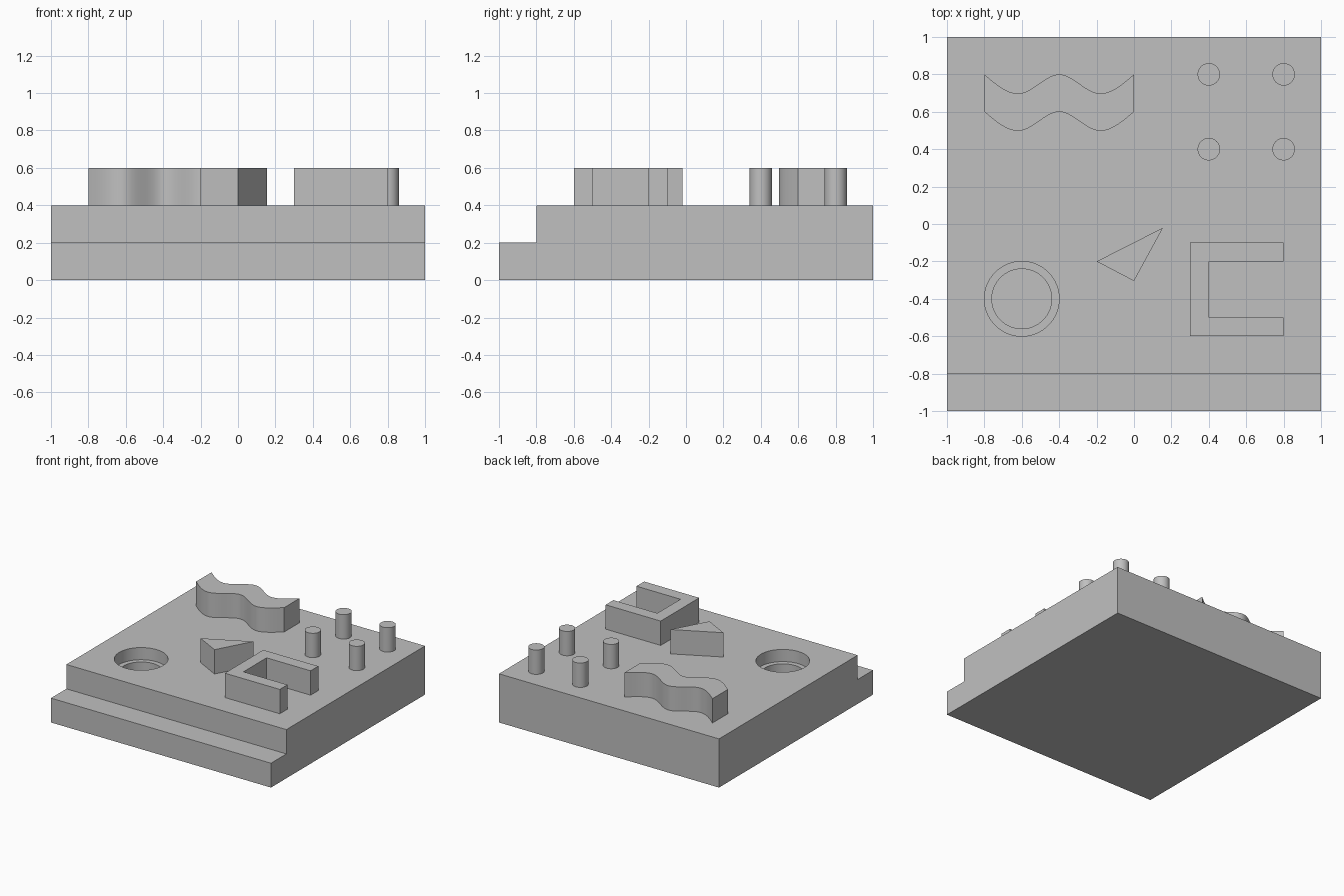
import bpy, bmesh, math
from mathutils import Vector, Matrix
from mathutils.geometry import interpolate_bezier

if "Cube" in bpy.data.objects:
    bpy.data.objects.remove(bpy.data.objects["Cube"])

STEP, DECK, TOP = 0.2, 0.4, 0.6

grey = bpy.data.materials.new("plain_grey")
grey.use_nodes = True
grey.diffuse_color = (0.53, 0.53, 0.53, 1)
grey.node_tree.nodes["Principled BSDF"].inputs["Base Color"].default_value = grey.diffuse_color


def prism(name, points, depth, matrix=Matrix()):
    """Extrude a flat outline along its local z, then place it."""
    bm = bmesh.new()
    face = bm.faces.new([bm.verts.new((x, y, 0)) for x, y in points])
    new = bmesh.ops.extrude_face_region(bm, geom=[face])["geom"]
    bmesh.ops.translate(bm, vec=(0, 0, depth),
                        verts=[v for v in new if isinstance(v, bmesh.types.BMVert)])
    bmesh.ops.transform(bm, matrix=matrix, verts=bm.verts)
    bmesh.ops.recalc_face_normals(bm, faces=bm.faces)
    mesh = bpy.data.meshes.new(name)
    bm.to_mesh(mesh)
    bm.free()
    mesh.materials.append(grey)
    obj = bpy.data.objects.new(name, mesh)
    bpy.context.collection.objects.link(obj)
    return obj


def raised(name, points):
    return prism(name, points, TOP - DECK, Matrix.Translation((0, 0, DECK)))


def circle(x, y, r, n=64):
    return [(x + r * math.cos(math.tau * i / n), y + r * math.sin(math.tau * i / n))
            for i in range(n)]


def select(obj):
    bpy.ops.object.select_all(action='DESELECT')
    obj.select_set(True)
    bpy.context.view_layer.objects.active = obj


def smooth(obj):
    select(obj)
    bpy.ops.object.shade_smooth_by_angle(angle=math.radians(30))


# Stepped base: side profile (y, z) swept along x
to_side = Matrix(((0, 0, 1, -1), (1, 0, 0, 0), (0, 1, 0, 0), (0, 0, 0, 1)))
base = prism("stepped_base", [(-1, 0), (1, 0), (1, DECK), (-0.8, DECK),
                              (-0.8, STEP), (-1, STEP)], 2, to_side)

# Counterbored blind hole
for radius, floor in ((0.2, 0.3), (0.16, 0.2)):
    cutter = prism("hole_cutter", circle(-0.6, -0.4, radius), 0.5,
                   Matrix.Translation((0, 0, floor)))
    cutter.hide_render = True
    mod = base.modifiers.new("hole", 'BOOLEAN')
    mod.operation, mod.solver, mod.object = 'DIFFERENCE', 'EXACT', cutter
    select(base)
    bpy.ops.object.modifier_apply(modifier=mod.name)
    bpy.data.objects.remove(cutter)
smooth(base)

# Four pegs
for x in (0.4, 0.8):
    for y in (0.4, 0.8):
        side = "left" if x > 0.5 else "right"
        row = "back" if y > 0.5 else "front"
        smooth(raised(f"peg_{row}_{side}", circle(x, y, 0.06, 48)))

# Triangular block
raised("triangular_block", [(-0.2, -0.2), (0, -0.305), (0.155, -0.02)])

# C-shaped block
raised("c_block", [(0.3, -0.6), (0.8, -0.6), (0.8, -0.5), (0.4, -0.5),
                   (0.4, -0.2), (0.8, -0.2), (0.8, -0.1), (0.3, -0.1)])

# Wavy wall: smooth curve through five knots, offset in y
knots = [(-0.8, 0.8, -0.857), (-0.6, 0.7, 0.214), (-0.4, 0.8, 0),
         (-0.2, 0.7, -0.214), (0, 0.8, 0.857)]
wave = []
for (x0, y0, s0), (x1, y1, s1) in zip(knots, knots[1:]):
    h = (x1 - x0) / 3
    seg = interpolate_bezier(Vector((x0, y0, 0)), Vector((x0 + h, y0 + s0 * h, 0)),
                             Vector((x1 - h, y1 - s1 * h, 0)), Vector((x1, y1, 0)), 13)
    wave += [(p.x, p.y) for p in seg[:-1]]
wave.append(knots[-1][:2])
smooth(raised("wavy_wall", wave + [(x, y - 0.2) for x, y in reversed(wave)]))
